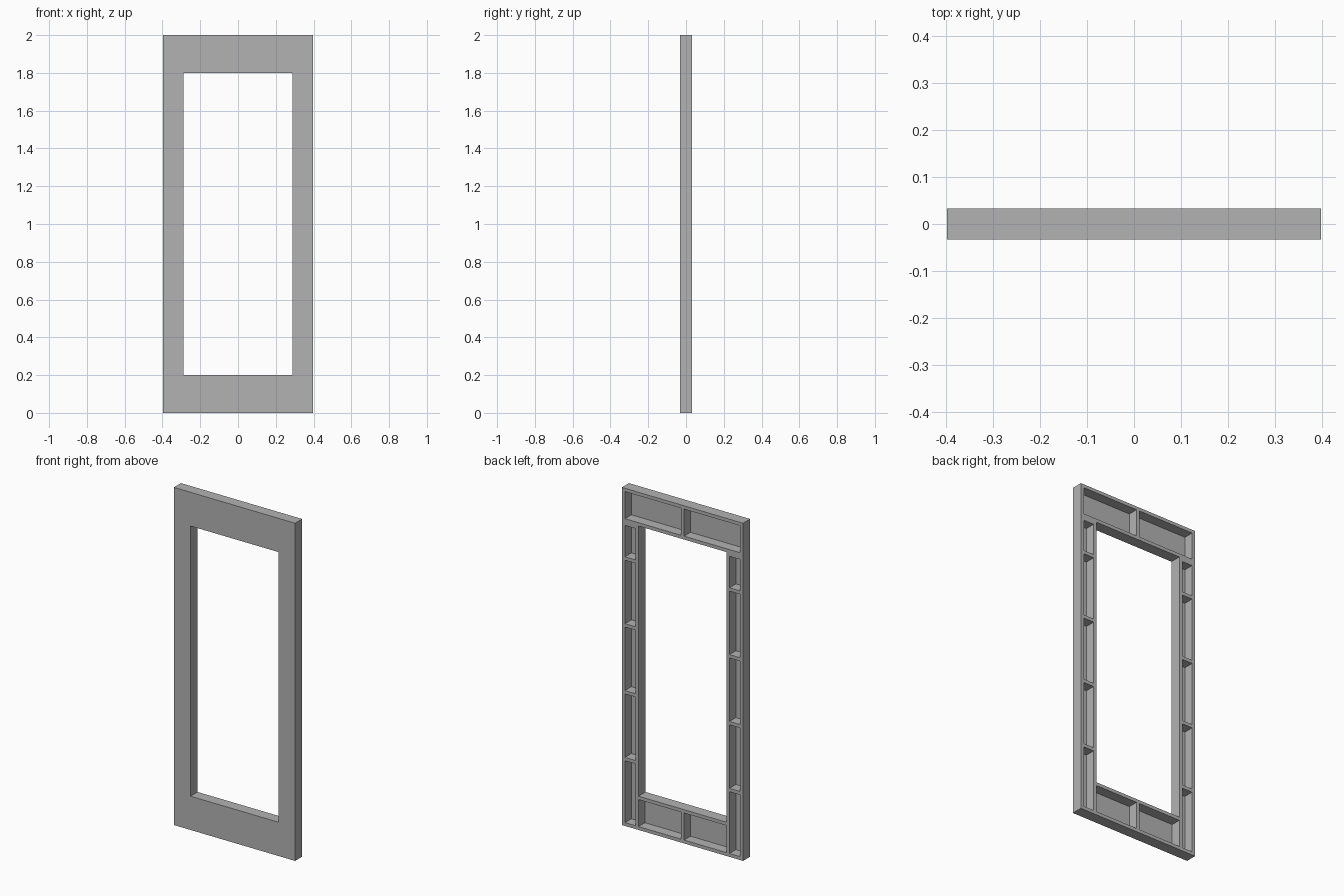
import bpy, bmesh

if "Cube" in bpy.data.objects:
    bpy.data.objects.remove(bpy.data.objects["Cube"], do_unlink=True)

W, H, D = 0.397, 2.0, 0.033        # half width, height, half depth
OX, OZ0, OZ1 = 0.288, 0.2, 1.8     # opening half width, bottom, top
T = 0.02                           # timber thickness
SKIN = 0.006                       # front sheet thickness

grey = bpy.data.materials.new("plain grey")
grey.use_nodes = True
grey.diffuse_color = (0.45, 0.45, 0.45, 1)
grey.node_tree.nodes["Principled BSDF"].inputs["Base Color"].default_value = (0.45, 0.45, 0.45, 1)


def finish(name, bm):
    bmesh.ops.recalc_face_normals(bm, faces=bm.faces)
    mesh = bpy.data.meshes.new(name)
    bm.to_mesh(mesh)
    bm.free()
    mesh.materials.append(grey)
    obj = bpy.data.objects.new(name, mesh)
    bpy.context.collection.objects.link(obj)
    return obj


def timber(name, x0, x1, z0, z1):
    """Box timber behind the front sheet, spanning the given x and z limits."""
    bm = bmesh.new()
    bmesh.ops.create_cube(bm, size=1)
    y0 = -D + SKIN
    for v in bm.verts:
        v.co = (x1 if v.co.x > 0 else x0,
                D if v.co.y > 0 else y0,
                z1 if v.co.z > 0 else z0)
    return finish(name, bm)


# Front sheet: a rectangular ring extruded to its thickness
bm = bmesh.new()
outer = [(-W, 0), (W, 0), (W, H), (-W, H)]
inner = [(-OX, OZ0), (OX, OZ0), (OX, OZ1), (-OX, OZ1)]
vo = [bm.verts.new((x, -D, z)) for x, z in outer]
vi = [bm.verts.new((x, -D, z)) for x, z in inner]
for i in range(4):
    j = (i + 1) % 4
    bm.faces.new((vo[i], vo[j], vi[j], vi[i]))
ring = bmesh.ops.extrude_face_region(bm, geom=bm.faces[:], use_keep_orig=True)
for item in ring["geom"]:
    if isinstance(item, bmesh.types.BMVert):
        item.co.y += SKIN
finish("front_sheet", bm)

# Full-width rails
timber("top_plate", -W, W, H - T, H)
timber("header_rail", -W, W, OZ1, OZ1 + T)
timber("bottom_plate", -W, W, 0, T)

# Sill and centre posts
timber("sill_rail", -OX, OX, OZ0 - T, OZ0)
timber("top_centre_post", -T / 2, T / 2, OZ1 + T, H - T)
timber("bottom_centre_post", -T / 2, T / 2, T, OZ0 - T)

# Uprights and blocking, mirrored on both sides
for side, s in (("left", 1), ("right", -1)):
    def mirrored(name, a, b, z0, z1):
        timber(f"{side}_{name}", min(s * a, s * b), max(s * a, s * b), z0, z1)

    mirrored("top_end_post", W - T, W, OZ1 + T, H - T)
    mirrored("outer_stile", W - T, W, T, OZ1)
    mirrored("inner_stile", OX, OX + T, T, OZ1)
    mirrored("stile_cap", OX + T, W - T, OZ1 - T, OZ1)
    for n in range(1, 5):
        z = n * 0.396
        mirrored(f"block_{n}", OX + T, W - T, z - T / 2, z + T / 2)
